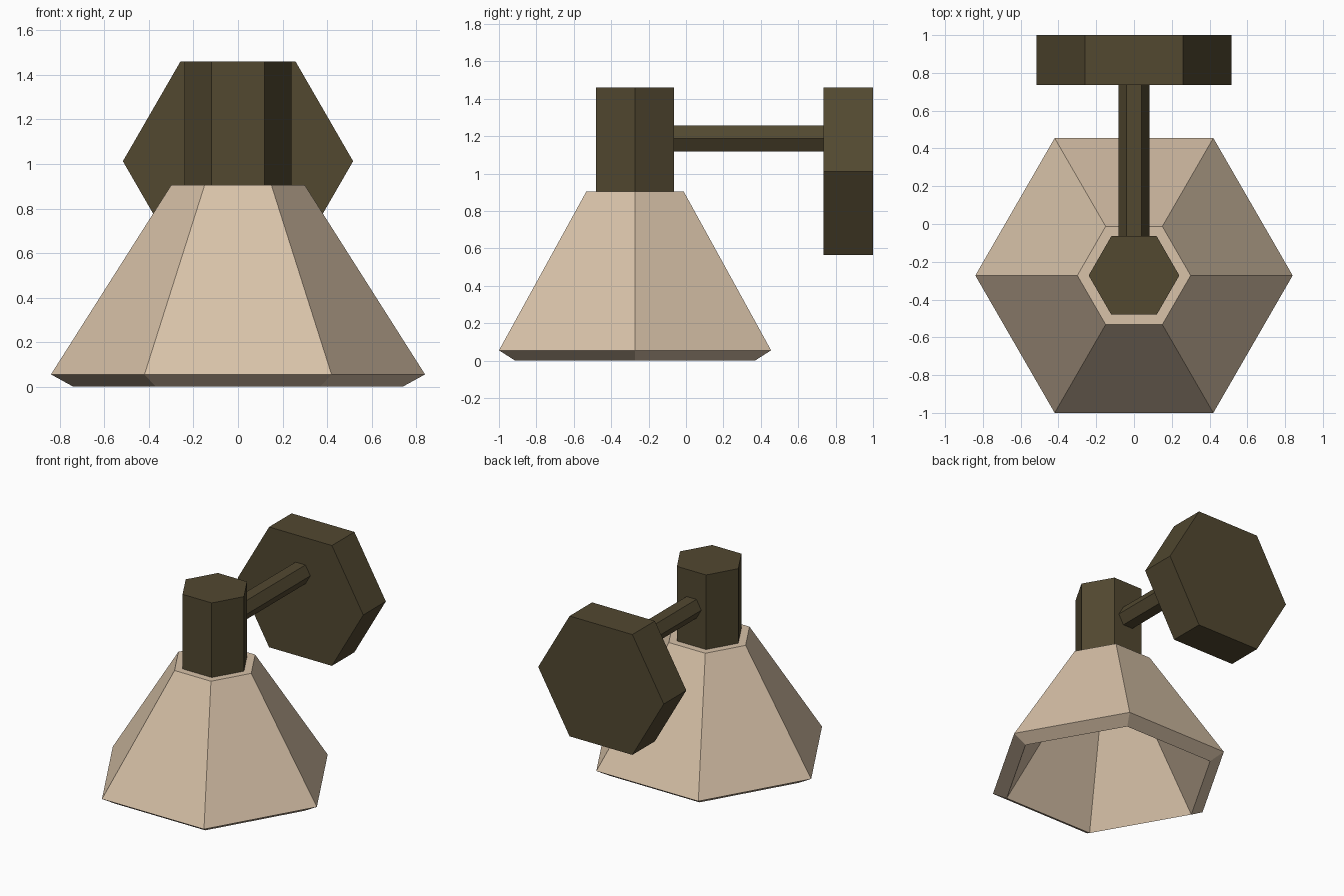
import bpy, bmesh, math
from mathutils import Matrix

if "Cube" in bpy.data.objects:
    bpy.data.objects.remove(bpy.data.objects["Cube"])


def material(name, color):
    m = bpy.data.materials.new(name)
    m.diffuse_color = (*color, 1.0)
    m.use_nodes = True
    m.node_tree.nodes["Principled BSDF"].inputs["Base Color"].default_value = m.diffuse_color
    return m


bronze = material("dark bronze", (0.084, 0.065, 0.030))
tan = material("warm tan", (0.686, 0.539, 0.392))


def hex_loft(name, rings, mat, location, along_y=False):
    """Loft hexagons given as (radius, height), capped at both ends."""
    bm = bmesh.new()
    loops = []
    for r, h in rings:
        loops.append([bm.verts.new((r * math.cos(i * math.pi / 3),
                                    r * math.sin(i * math.pi / 3), h))
                      for i in range(6)])
    for a, b in zip(loops, loops[1:]):
        for i in range(6):
            j = (i + 1) % 6
            bm.faces.new((a[i], a[j], b[j], b[i]))
    bm.faces.new(loops[0])
    bm.faces.new(loops[-1])
    if along_y:  # turn the axis from z to +y
        bm.transform(Matrix.Rotation(-math.pi / 2, 4, 'X'))
    bmesh.ops.recalc_face_normals(bm, faces=bm.faces)
    mesh = bpy.data.meshes.new(name)
    bm.to_mesh(mesh)
    bm.free()
    mesh.materials.append(mat)
    ob = bpy.data.objects.new(name, mesh)
    ob.location = location
    bpy.context.collection.objects.link(ob)
    return ob


LAMP_Y = -0.2725

# Hollow shade: outer cap, outer wall, bevelled rim, inner wall, inner ceiling
hex_loft("shade", [(0.30, 0.905), (0.84, 0.055), (0.74, 0.0), (0.23, 0.80)],
         tan, (0, LAMP_Y, 0))

# Socket standing on the shade
hex_loft("socket", [(0.24, 0.86), (0.24, 1.46)], bronze, (0, LAMP_Y, 0))

# Arm from the socket through the wall plate
hex_loft("arm", [(0.081, -0.09), (0.081, 1.0)], bronze, (0, 0, 1.187), True)

# Wall plate
hex_loft("wall_plate", [(0.517, 0.735), (0.517, 1.0)], bronze,
         (0, 0, 1.0125), True)
